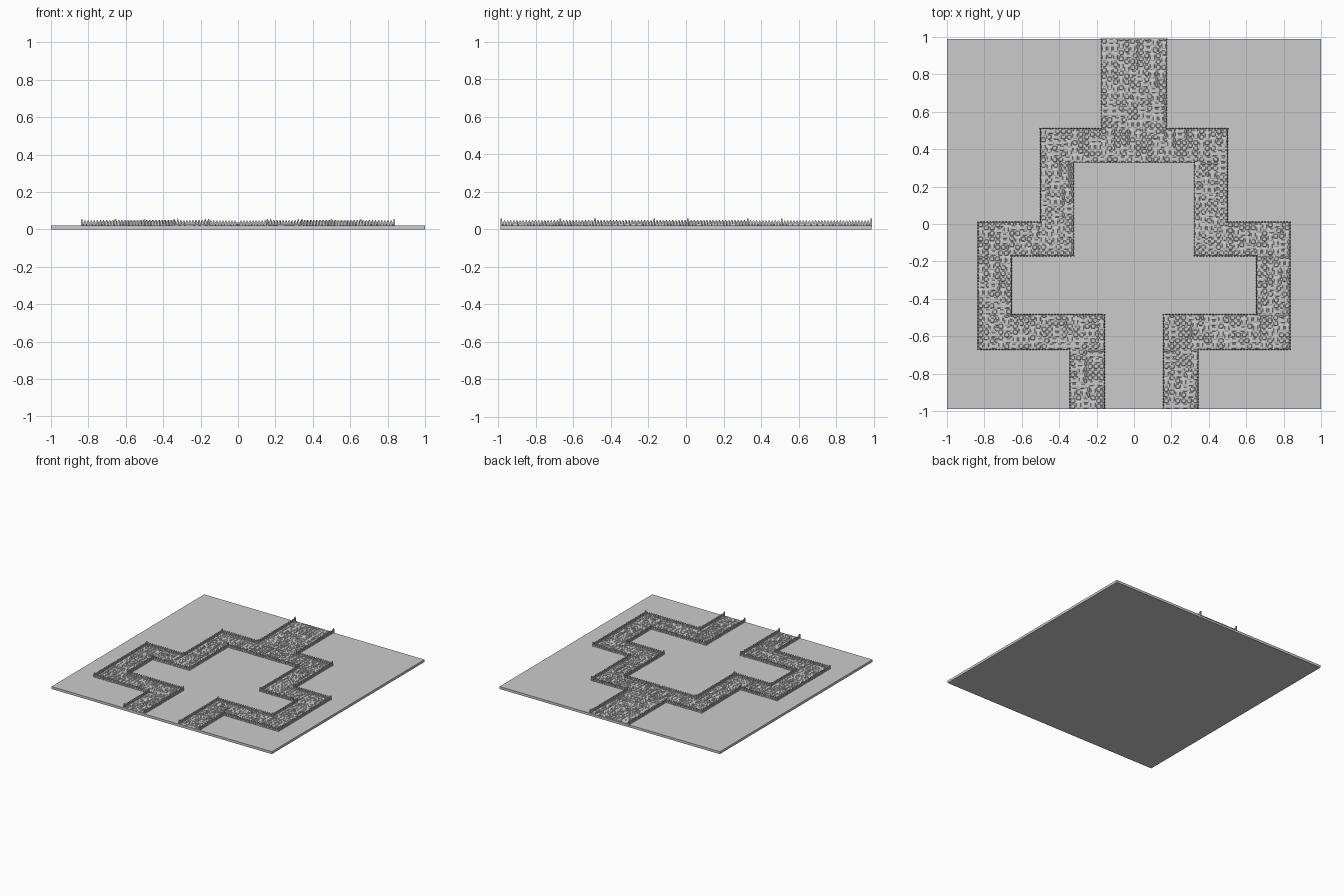
import bpy, bmesh, math, random
from mathutils import Vector

if "Cube" in bpy.data.objects:
    bpy.data.objects.remove(bpy.data.objects["Cube"])

random.seed(7)
GROUND = 0.02


def finish(bm, name):
    bmesh.ops.recalc_face_normals(bm, faces=bm.faces)
    me = bpy.data.meshes.new(name)
    bm.to_mesh(me)
    bm.free()
    ob = bpy.data.objects.new(name, me)
    bpy.context.collection.objects.link(ob)
    return ob


def add_box(bm, x0, y0, z0, x1, y1, z1):
    for v in bmesh.ops.create_cube(bm, size=1)["verts"]:
        v.co = Vector((x1 if v.co.x > 0 else x0,
                       y1 if v.co.y > 0 else y0,
                       z1 if v.co.z > 0 else z0))


def loft(bm, rings):
    """Skin equal-length rings of points and cap both ends."""
    loops = [[bm.verts.new(p) for p in r] for r in rings]
    n = len(loops[0])
    for a, b in zip(loops, loops[1:]):
        for i in range(n):
            j = (i + 1) % n
            bm.faces.new((a[i], a[j], b[j], b[i]))
    bm.faces.new(loops[0][::-1])
    bm.faces.new(loops[-1])


# Ground slab
bm = bmesh.new()
add_box(bm, -1, -0.99, 0, 1, 0.99, GROUND)
finish(bm, "ground_slab")

# Path layout: x0, y0, x1, y1 (the branch is mirrored to the left)
stem = [(-0.175, 0.51, 0.175, 0.993), (-0.5, 0.33, 0.5, 0.51)]
branch = [(0.322, -0.17, 0.5, 0.33), (0.5, -0.17, 0.835, 0.01),
          (0.655, -0.485, 0.835, -0.17), (0.157, -0.67, 0.835, -0.485),
          (0.157, -0.99, 0.343, -0.67)]
rects = stem + branch + [(-c, b, -a, d) for a, b, c, d in branch]

# Mortar bed below the stones
bm = bmesh.new()
for x0, y0, x1, y1 in rects:
    add_box(bm, x0, y0, GROUND - 0.004, x1, y1, GROUND + 0.001)
finish(bm, "path_bed")


def add_stone(bm, x0, y0, x1, y1):
    cx, cy = (x0 + x1) / 2, (y0 + y1) / 2
    hx, hy = (x1 - x0) / 2 - 0.0012, (y1 - y0) / 2 - 0.0012
    top = GROUND + random.uniform(0.004, 0.0065)
    outline = []
    for k in range(8):
        a = math.pi / 8 + k * math.pi / 4
        s = random.uniform(0.88, 1.0)
        outline.append((math.copysign(abs(math.cos(a)) ** 0.6, math.cos(a)) * hx * s,
                        math.copysign(abs(math.sin(a)) ** 0.6, math.sin(a)) * hy * s))
    loft(bm, [[(cx + x * k, cy + y * k, z) for x, y in outline]
              for k, z in ((1, GROUND), (1, top - 0.0025), (0.75, top))])


def pave(bm, x0, y0, x1, y1):
    """Pack random stones of one to three cells into a rectangle."""
    nx, ny = round((x1 - x0) / 0.0155), round((y1 - y0) / 0.0155)
    dx, dy = (x1 - x0) / nx, (y1 - y0) / ny
    used = set()
    for j in range(ny):
        for i in range(nx):
            if (i, j) in used:
                continue
            sizes = [(2, 2), (3, 2), (2, 3), (2, 2)]
            random.shuffle(sizes)
            for w, h in sizes + [(2, 1), (1, 2), (1, 1)]:
                cells = {(i + a, j + b) for a in range(w) for b in range(h)}
                if i + w <= nx and j + h <= ny and not cells & used:
                    break
            used |= cells
            add_stone(bm, x0 + i * dx, y0 + j * dy,
                      x0 + (i + w) * dx, y0 + (j + h) * dy)


# Cobblestones
bm = bmesh.new()
for r in rects:
    pave(bm, *r)
finish(bm, "cobblestones")


def add_picket(bm, p, d, width, depth, shoulder, tip):
    """Pointed board standing at p, facing across direction d."""
    n = Vector((-d.y, d.x, 0))
    prof = [(-width / 2, GROUND - 0.002), (width / 2, GROUND - 0.002),
            (width / 2, shoulder), (0, tip), (-width / 2, shoulder)]
    loft(bm, [[p + d * u + n * s + Vector((0, 0, z)) for u, z in prof]
              for s in (-depth / 2, depth / 2)])


def fence(name, pts, end_post=True):
    bm = bmesh.new()
    pts = [Vector((x, y, 0)) for x, y in pts]
    for a, b in zip(pts, pts[1:]):
        d = (b - a).normalized()
        n = round((b - a).length / 0.0165)
        for k in range(1, n):
            add_picket(bm, a.lerp(b, k / n), d, 0.0095, 0.005, 0.042, 0.05)
        # two rails
        for z in (0.028, 0.038):
            e = Vector((abs(d.y), abs(d.x), 0)) * 0.0016
            lo = Vector((min(a.x, b.x), min(a.y, b.y), 0)) - e
            hi = Vector((max(a.x, b.x), max(a.y, b.y), 0)) + e
            add_box(bm, lo.x, lo.y, z - 0.002, hi.x, hi.y, z + 0.002)
    # corner and end posts
    for p in pts if end_post else pts[:-1]:
        add_picket(bm, p, Vector((1, 0, 0)), 0.009, 0.009, 0.051, 0.057)
    ob = finish(bm, name)
    ob.modifiers.new("mirror", "MIRROR").use_clip = True


fence("outer_fence", [(0.175, 0.988), (0.175, 0.51), (0.5, 0.51), (0.5, 0.01),
                      (0.835, 0.01), (0.835, -0.67), (0.343, -0.67), (0.343, -0.985)])
fence("inner_fence", [(0.157, -0.985), (0.157, -0.485), (0.655, -0.485), (0.655, -0.17),
                      (0.322, -0.17), (0.322, 0.33), (0, 0.33)], end_post=False)
